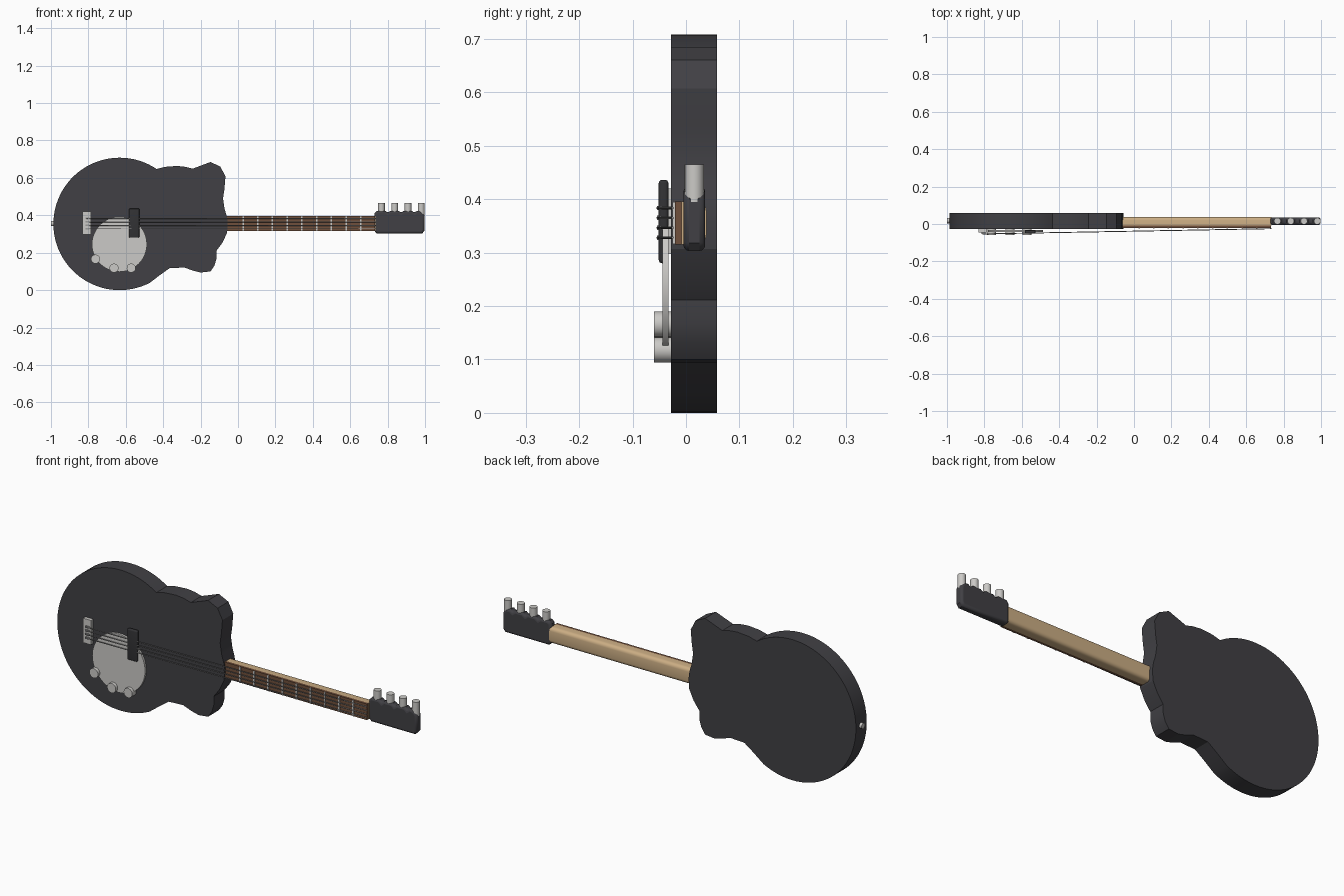
import bpy, bmesh, math
from mathutils import Vector

if "Cube" in bpy.data.objects:
    bpy.data.objects.remove(bpy.data.objects["Cube"])


def mat(name, r, g, b):
    m = bpy.data.materials.new(name)
    m.diffuse_color = (r, g, b, 1)
    m.use_nodes = True
    m.node_tree.nodes["Principled BSDF"].inputs["Base Color"].default_value = m.diffuse_color
    return m


CHARCOAL = mat("charcoal", 0.052, 0.051, 0.058)
BLACK = mat("black", 0.032, 0.032, 0.035)
SILVER = mat("light_grey", 0.60, 0.59, 0.57)
STEEL = mat("string_steel", 0.30, 0.30, 0.30)
MAPLE = mat("pale_wood", 0.60, 0.42, 0.23)
ROSEWOOD = mat("brown_wood", 0.16, 0.08, 0.045)


def finish(bm, name, material, smooth=None):
    bmesh.ops.recalc_face_normals(bm, faces=bm.faces)
    me = bpy.data.meshes.new(name)
    bm.to_mesh(me)
    bm.free()
    ob = bpy.data.objects.new(name, me)
    bpy.context.collection.objects.link(ob)
    me.materials.append(material)
    if smooth:
        bpy.ops.object.select_all(action='DESELECT')
        ob.select_set(True)
        bpy.context.view_layer.objects.active = ob
        bpy.ops.object.shade_smooth_by_angle(angle=math.radians(smooth))
    return ob


def prism(name, outline, y0, y1, material, smooth=None):
    """Extrude an x-z outline from y0 to y1."""
    bm = bmesh.new()
    face = bm.faces.new([bm.verts.new((x, y0, z)) for x, z in outline])
    ext = bmesh.ops.extrude_face_region(bm, geom=[face])
    verts = [v for v in ext["geom"] if isinstance(v, bmesh.types.BMVert)]
    bmesh.ops.translate(bm, verts=verts, vec=(0, y1 - y0, 0))
    return finish(bm, name, material, smooth)


def box(name, lo, hi, material, bevel=0.0, pick=None, segments=4):
    """Box between two corners; pick chooses which edges are rounded."""
    lo, hi = Vector(lo), Vector(hi)
    bm = bmesh.new()
    bmesh.ops.create_cube(bm, size=1)
    for v in bm.verts:
        v.co = Vector([(lo[i] + hi[i]) / 2 + v.co[i] * (hi[i] - lo[i]) for i in range(3)])
    if bevel:
        edges = [e for e in bm.edges if pick is None or pick(e)]
        bmesh.ops.bevel(bm, geom=edges, offset=bevel, segments=segments,
                        profile=0.5, affect='EDGES', clamp_overlap=True)
    return finish(bm, name, material, 35 if bevel else None)


def rod(name, a, b, r, material, sides=20):
    a, b = Vector(a), Vector(b)
    bm = bmesh.new()
    bmesh.ops.create_cone(bm, cap_ends=True, segments=sides, radius1=r, radius2=r,
                          depth=(b - a).length)
    rot = (b - a).to_track_quat('Z', 'Y')
    for v in bm.verts:
        v.co = rot @ v.co + (a + b) / 2
    return finish(bm, name, material, 40)


def arc(cx, cz, r, a0, a1, n):
    return [(cx + r * math.cos(math.radians(a0 + (a1 - a0) * i / n)),
             cz + r * math.sin(math.radians(a0 + (a1 - a0) * i / n))) for i in range(n + 1)]


# Body: big round lower bout, then waist, horns and neck joint
body = arc(-0.633, 0.354, 0.354, 56, 297, 56) + [
    (-0.414, 0.083), (-0.366, 0.117), (-0.286, 0.121), (-0.243, 0.105), (-0.2, 0.094),
    (-0.147, 0.1), (-0.126, 0.131), (-0.115, 0.168), (-0.115, 0.211), (-0.083, 0.254),
    (-0.058, 0.307), (-0.055, 0.36), (-0.06, 0.395), (-0.072, 0.435), (-0.08, 0.49),
    (-0.073, 0.537), (-0.067, 0.607), (-0.094, 0.66), (-0.147, 0.685), (-0.243, 0.649),
    (-0.28, 0.659), (-0.325, 0.664), (-0.39, 0.659)]
prism("body", body, -0.028, 0.058, CHARCOAL, 20)

# Pickguard, pickup and bridge
prism("pickguard", arc(-0.634, 0.245, 0.147, 0, 352.5, 47), -0.044, -0.033, SILVER, 30)
box("pickup", (-0.583, -0.051, 0.28), (-0.527, -0.033, 0.436), BLACK, 0.006)
box("bridge", (-0.831, -0.046, 0.297), (-0.787, -0.027, 0.42), SILVER)

# Control knobs
for i, (x, z) in enumerate([(-0.762, 0.166), (-0.663, 0.118), (-0.571, 0.118)]):
    rod(f"knob_{i + 1}", (x, -0.027, z), (x, -0.06, z), 0.024, SILVER)

# Strap button on the tail
rod("strap_button", (-0.98, 0.018, 0.356), (-1.0, 0.018, 0.356), 0.014, SILVER)

# Neck with rounded back, fretboard and frets
box("neck", (-0.1, -0.008, 0.315), (0.735, 0.038, 0.396), MAPLE, 0.018,
    lambda e: all(v.co.y > 0.03 for v in e.verts)
    and abs(e.verts[0].co.x - e.verts[1].co.x) > 0.1)
box("fretboard", (-0.1, -0.021, 0.315), (0.732, -0.008, 0.396), ROSEWOOD)
for i in range(9):
    x = 0.027 + 0.0787 * i
    box(f"fret_{i + 1}", (x - 0.004, -0.025, 0.316), (x + 0.004, -0.02, 0.395), SILVER)

# Headstock with a scalloped tuner edge and rounded front and back
top = [(0.73, 0.41), (0.742, 0.423)]
for x in (0.801, 0.872, 0.943):
    top += [(x - 0.014, 0.424), (x, 0.413), (x + 0.014, 0.424)]
head = top + [(0.982, 0.42), (0.997, 0.4), (0.997, 0.318), (0.985, 0.303),
              (0.742, 0.303), (0.73, 0.316)]
hs = prism("headstock", head, -0.005, 0.036, CHARCOAL, 35)
bev = hs.modifiers.new("round_edges", 'BEVEL')
bev.width = 0.011
bev.segments = 3
bev.angle_limit = math.radians(60)
bev.limit_method = 'ANGLE'

# Tuners
for i, x in enumerate((0.767, 0.838, 0.909, 0.98)):
    rod(f"tuner_{i + 1}", (x, 0.0155, 0.395), (x, 0.0155, 0.465), 0.018, SILVER)

# Strings with saddles on the bridge
for i in range(4):
    z = 0.328 + 0.0185 * i
    rod(f"string_{i + 1}", (-0.81, -0.053, z), (0.735, -0.025, z), 0.0024, STEEL, 8)
    box(f"saddle_{i + 1}", (-0.815, -0.054, z - 0.004), (-0.795, -0.04, z + 0.004), STEEL)
